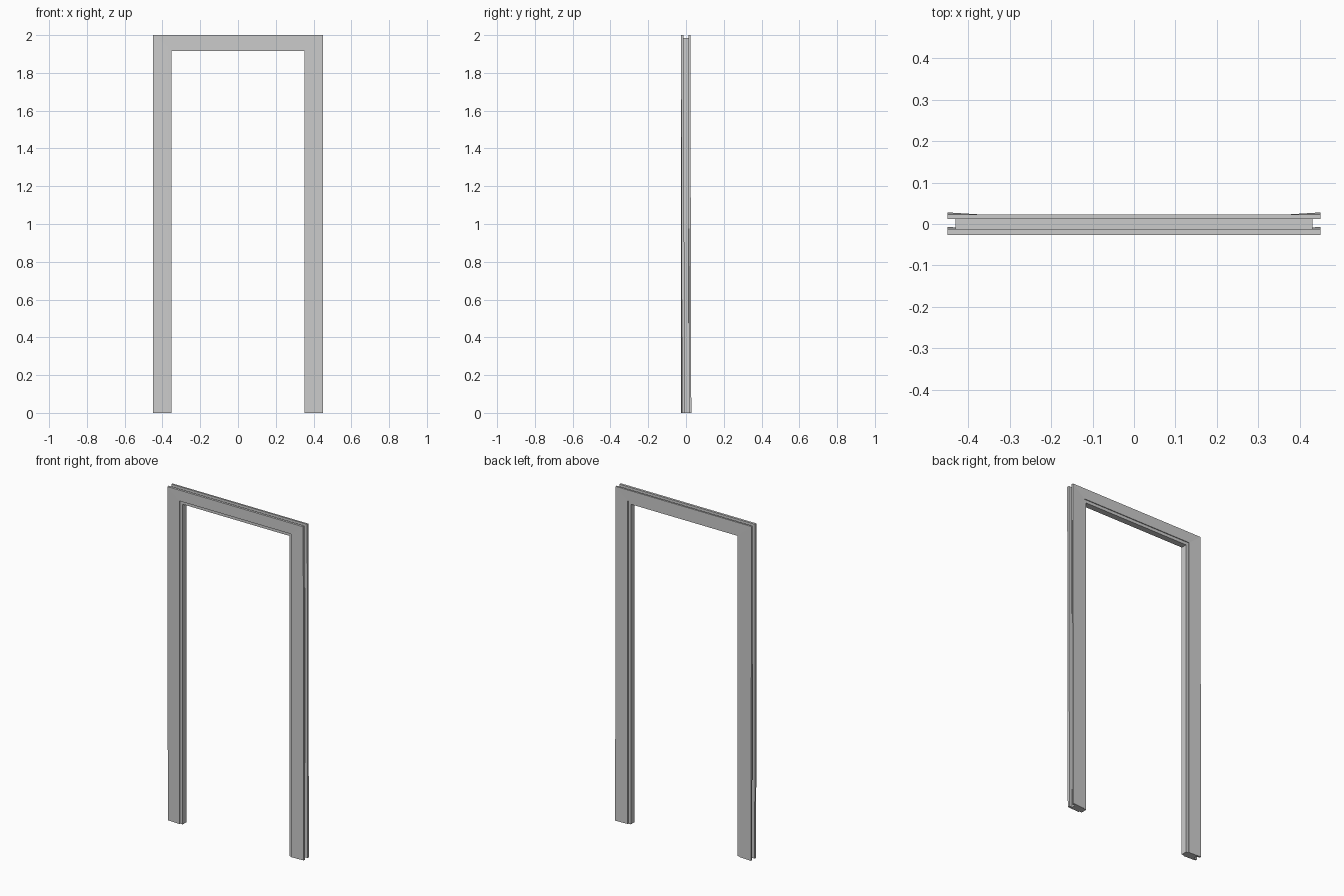
import bpy, bmesh

if "Cube" in bpy.data.objects:
    bpy.data.objects.remove(bpy.data.objects["Cube"])


def u_frame(name, outer, top, inner, soffit, y0, y1, lean=0.0):
    """Door-shaped (inverted U) slab between y0 and y1; lean shifts outer feet back."""
    bm = bmesh.new()

    def ring(y):
        def loop(w, h, dy):
            pts = [(-w, y + dy, 0), (-w, y, h), (w, y, h), (w, y + dy, 0)]
            return [bm.verts.new(p) for p in pts]
        return loop(outer, top, lean), loop(inner, soffit, 0)

    (fo, fi), (bo, bi) = ring(y0), ring(y1)
    for i in range(3):
        j = i + 1
        bm.faces.new((fo[i], fo[j], fi[j], fi[i]))
        bm.faces.new((bo[i], bi[i], bi[j], bo[j]))
        bm.faces.new((fo[i], bo[i], bo[j], fo[j]))
        bm.faces.new((fi[i], fi[j], bi[j], bi[i]))
    for i in (0, 3):
        bm.faces.new((fo[i], fi[i], bi[i], bo[i]))
    bmesh.ops.recalc_face_normals(bm, faces=bm.faces)
    me = bpy.data.meshes.new(name)
    bm.to_mesh(me)
    bm.free()
    ob = bpy.data.objects.new(name, me)
    bpy.context.collection.objects.link(ob)
    return ob


# Casing boards on both faces, slightly warped at the feet
u_frame("front_casing", 0.45, 2.0, 0.37, 1.935, -0.026, -0.012, 0.005)
u_frame("back_casing", 0.45, 2.0, 0.37, 1.935, 0.012, 0.023, 0.005)

# Jamb between them, recessed at the outside and lining the opening
u_frame("jamb", 0.43, 1.985, 0.353, 1.917, -0.019, 0.018)
